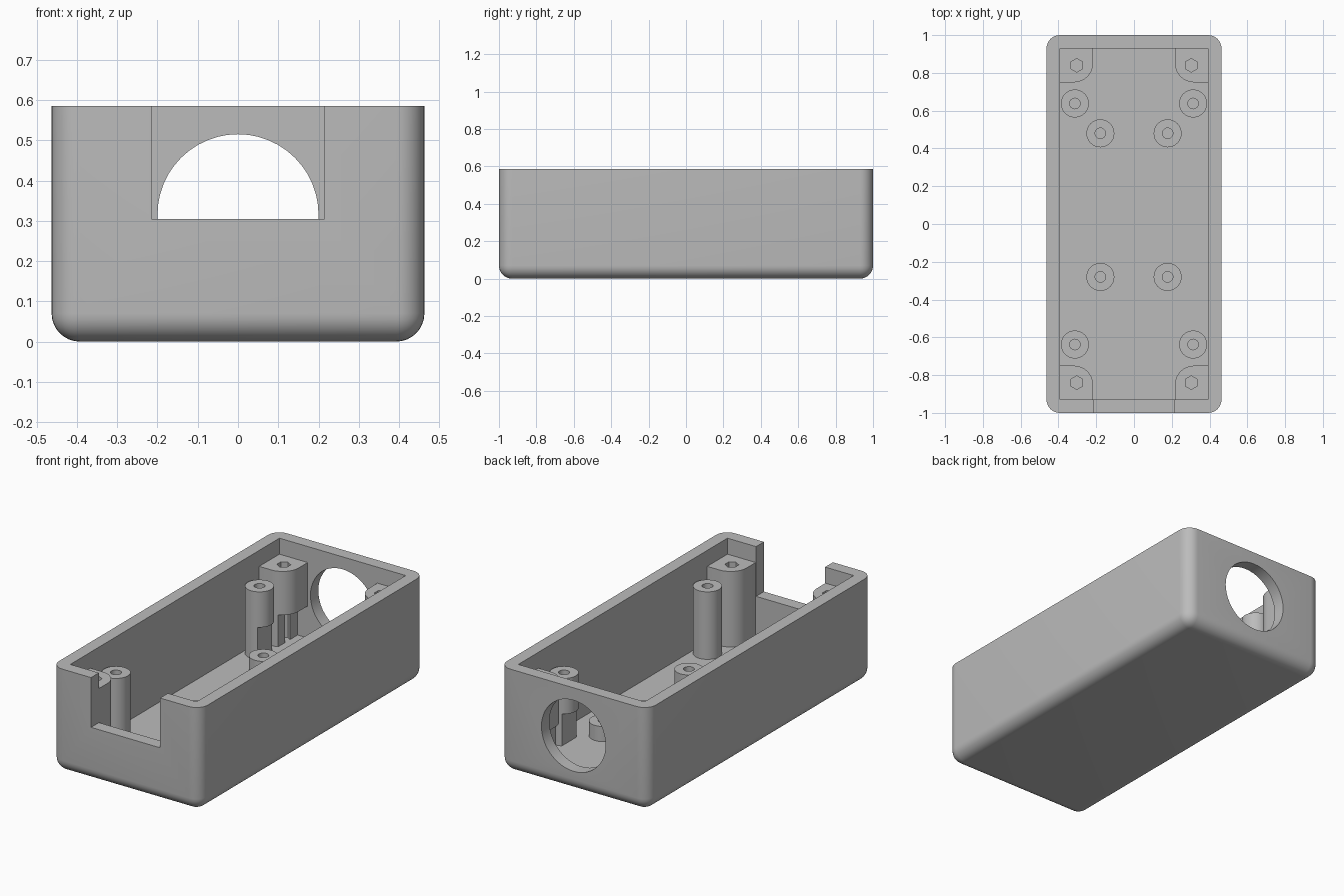
import bpy, bmesh, math
from mathutils import Matrix, Vector

if "Cube" in bpy.data.objects:
    bpy.data.objects.remove(bpy.data.objects["Cube"], do_unlink=True)

grey = bpy.data.materials.new("plastic grey")
grey.use_nodes = True
COLOUR = (0.5, 0.5, 0.5, 1)
grey.diffuse_color = COLOUR
grey.node_tree.nodes["Principled BSDF"].inputs["Base Color"].default_value = COLOUR

HALF_W, HEIGHT, WALL = 0.463, 0.585, 0.07
IN_X, IN_Y, FLOOR = HALF_W - WALL, 1 - WALL, 0.07


def finish(bm, name):
    bmesh.ops.recalc_face_normals(bm, faces=bm.faces)
    mesh = bpy.data.meshes.new(name)
    bm.to_mesh(mesh)
    bm.free()
    obj = bpy.data.objects.new(name, mesh)
    bpy.context.collection.objects.link(obj)
    mesh.materials.append(grey)
    return obj


def box(name, lo, hi, rounded=None, radius=0.0, segments=8):
    """Box between two corners; edges whose midpoint passes 'rounded' get a fillet."""
    bm = bmesh.new()
    bmesh.ops.create_cube(bm, size=1)
    lo, hi = Vector(lo), Vector(hi)
    for v in bm.verts:
        v.co = (lo + hi) / 2 + v.co * (hi - lo)
    if rounded:
        edges = [e for e in bm.edges if rounded((e.verts[0].co + e.verts[1].co) / 2)]
        bmesh.ops.bevel(bm, geom=edges, offset=radius, segments=segments,
                        profile=0.5, affect='EDGES')
    return finish(bm, name)


def cylinder(name, centre, radius, depth, sides=32, rot=Matrix()):
    bm = bmesh.new()
    bmesh.ops.create_cone(bm, cap_ends=True, segments=sides, radius1=radius,
                          radius2=radius, depth=depth,
                          matrix=Matrix.Translation(centre) @ rot)
    return finish(bm, name)


def upright(name, x, y, z0, z1, radius, sides=32):
    return cylinder(name, (x, y, (z0 + z1) / 2), radius, z1 - z0, sides)


def cut(obj, cutter):
    """Subtract the cutter, bake the result and discard the cutter."""
    mod = obj.modifiers.new("cut", 'BOOLEAN')
    mod.operation, mod.solver, mod.object = 'DIFFERENCE', 'EXACT', cutter
    bpy.context.view_layer.update()
    graph = bpy.context.evaluated_depsgraph_get()
    mesh = bpy.data.meshes.new_from_object(obj.evaluated_get(graph))
    obj.modifiers.clear()
    obj.data = mesh
    bpy.data.objects.remove(cutter, do_unlink=True)


parts = []

# Open tray with rounded uprights and bottom edges
shell = box("case_shell", (-HALF_W, -1, 0), (HALF_W, 1, HEIGHT),
            lambda m: m.z < HEIGHT - 0.01, WALL)
cut(shell, box("cavity", (-IN_X, -IN_Y, FLOOR), (IN_X, IN_Y, 1)))
cut(shell, box("front_notch", (-0.215, -1.2, 0.305), (0.215, -0.8, 1)))
cut(shell, cylinder("back_port", (0, 1, 0.315), 0.2, 0.3, 48,
                    Matrix.Rotation(math.pi / 2, 4, 'X')))
parts.append(shell)


def trim_back(obj):
    """Clear the space under the rear posts, behind the round port."""
    cut(obj, box("rear_clearance", (-0.28, 0.5, FLOOR), (0.28, 1, 0.25)))


BASE = FLOOR - 0.01
for sx, side in ((1, "left"), (-1, "right")):
    for sy, end in ((-1, "front"), (1, "back")):
        # Corner screw posts with hexagonal holes
        xs = sorted((sx * 0.217, sx * (IN_X + 0.01)))
        ys = sorted((sy * 0.75, sy * (IN_Y + 0.01)))
        post = box(f"{end}_{side}_corner_post", (xs[0], ys[0], BASE),
                   (xs[1], ys[1], 0.495),
                   lambda m: abs(m.x) < 0.22 and abs(m.y) < 0.76, 0.1)
        cut(post, upright("hole", sx * 0.303, sy * 0.84, FLOOR, 0.6, 0.036, 6))

        # Tall round standoffs
        tall = upright(f"{end}_{side}_tall_standoff", sx * 0.313, sy * 0.638,
                       BASE, 0.45, 0.074)
        cut(tall, upright("hole", sx * 0.313, sy * 0.638, FLOOR, 0.6, 0.028, 24))
        if sy > 0:
            trim_back(post)
            trim_back(tall)

        # Short round standoffs
        y = 0.48 if sy > 0 else -0.28
        short = upright(f"{end}_{side}_short_standoff", sx * 0.178, y,
                        BASE, 0.155, 0.074)
        cut(short, upright("hole", sx * 0.178, y, FLOOR, 0.3, 0.028, 24))
        parts += [post, tall, short]

# Smooth the fillets and cylinders, keep hard edges crisp
bpy.ops.object.select_all(action='DESELECT')
for obj in parts:
    obj.select_set(True)
bpy.context.view_layer.objects.active = shell
bpy.ops.object.shade_smooth_by_angle(angle=math.radians(30))
